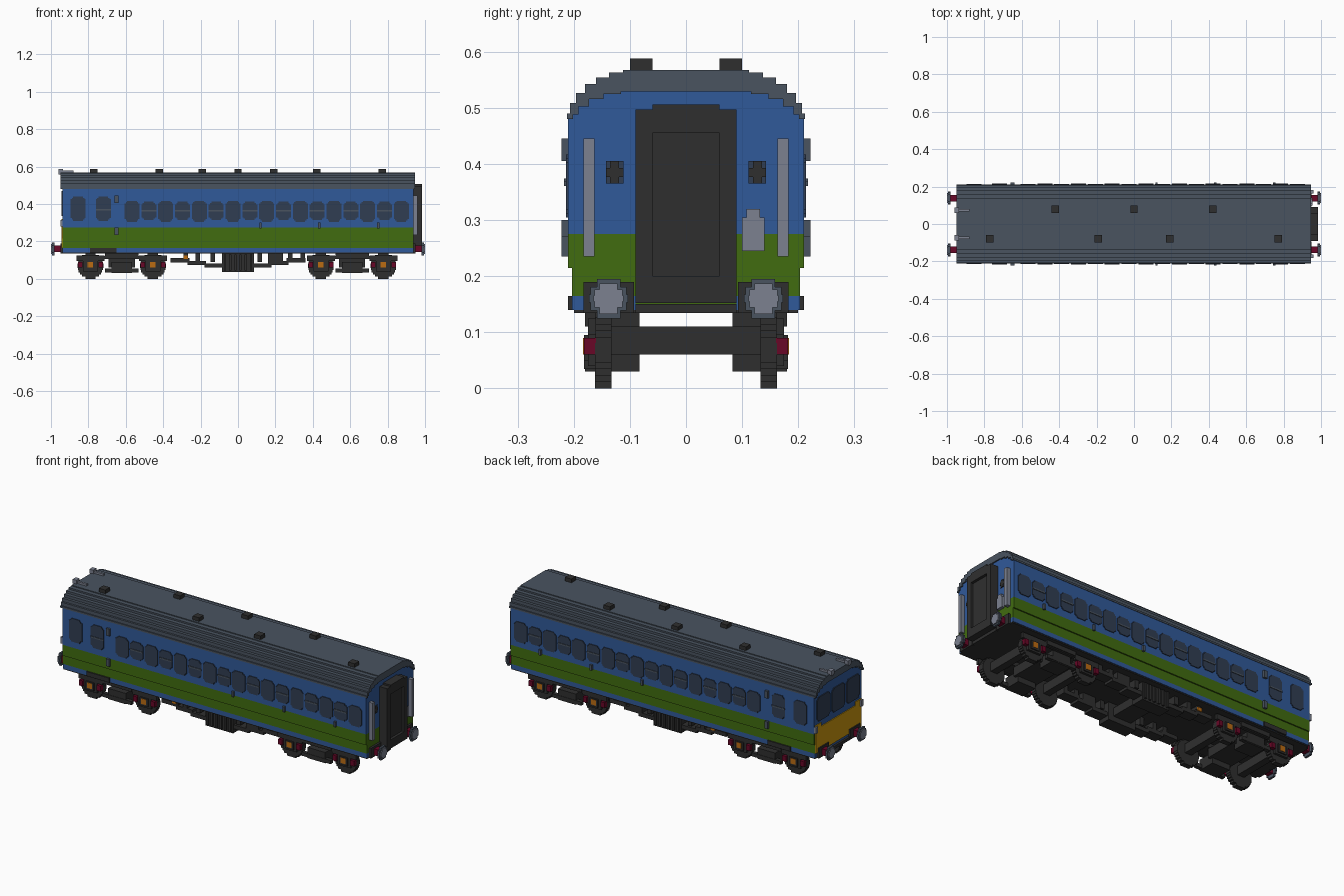
import bpy, bmesh, math

old = bpy.data.objects.get("Cube")
if old:
    bpy.data.objects.remove(old, do_unlink=True)

# Main levels of the coach body
SIDE, END = .21, .938
FLOOR, SILL, LEDGE, WAIST, EAVES = .14, .165, .215, .275, .48
ROOF_TOP, ROOF_FLAT = .568, .1
AXLE_OFFSET, WHEEL_RADIUS = .167, .069
BUFFER_Y, BUFFER_Z = .138, .16


def material(name, red, green, blue):
    mat = bpy.data.materials.new(name)
    mat.use_nodes = True
    colour = (red, green, blue, 1)
    mat.diffuse_color = colour
    mat.node_tree.nodes["Principled BSDF"].inputs["Base Color"].default_value = colour
    return mat


coach_blue = material("coach blue", .03, .1, .32)
leaf_green = material("leaf green", .053, .15, .005)
slate = material("slate grey", .067, .087, .117)
charcoal = material("charcoal", .028, .028, .028)
dark_glass = material("dark glass", .03, .047, .084)
light_grey = material("light grey", .2, .22, .28)
crimson = material("crimson", .14, .002, .02)
orange = material("orange", .5, .15, .006)
yellow = material("yellow", .6, .31, .004)


def span(half, centre=0):
    return (centre - half, centre + half)


class Part:
    """Collects boxes and prisms into one flat-shaded object."""

    def __init__(self, name, mat):
        self.name, self.mat, self.bm = name, mat, bmesh.new()

    def prism(self, outline, axis, ends):
        def place(u, v, w):
            return {"x": (w, u, v), "y": (u, w, v)}[axis]
        start, finish = [[self.bm.verts.new(place(u, v, w)) for u, v in outline] for w in ends]
        self.bm.faces.new(start)
        self.bm.faces.new(finish)
        for i in range(len(outline)):
            self.bm.faces.new((start[i - 1], start[i], finish[i], finish[i - 1]))

    def box(self, xs, ys, zs):
        (left, right), (low, high) = ys, zs
        self.prism([(left, low), (right, low), (right, high), (left, high)], "x", xs)

    def both(self, xs, ys, zs):
        """Box on both long sides."""
        self.box(xs, ys, zs)
        self.box(xs, [-y for y in ys], zs)

    def done(self):
        bmesh.ops.recalc_face_normals(self.bm, faces=self.bm.faces)
        mesh = bpy.data.meshes.new(self.name)
        self.bm.to_mesh(mesh)
        self.bm.free()
        mesh.materials.append(self.mat)
        bpy.context.collection.objects.link(bpy.data.objects.new(self.name, mesh))


def stepped_arch(width, base, top, rows):
    """Flat-topped arch whose rounded shoulders are cut into steps."""
    half, previous = [], None
    for i in range(rows):
        angle = (i + .5) / rows * math.pi / 2
        y = ROOF_FLAT + (width - ROOF_FLAT) * math.sin(angle)
        z = base + (top - base) * math.cos(angle)
        if previous:
            half.append((previous, z))
        half.append((y, z))
        previous = y
    half.append((previous, base))
    return [(-y, z) for y, z in reversed(half)] + half


def stepped_disc(u_mid, v_mid, radius, rows):
    """Blocky circle made of equal rows."""
    right, row = [], 2 * radius / rows
    for i in range(rows):
        low = i * row - radius
        width = math.sqrt(radius ** 2 - (low + row / 2) ** 2)
        right += [(width, low), (width, low + row)]
    ring = right + [(-u, v) for u, v in reversed(right)]
    return [(u_mid + u, v_mid + v) for u, v in ring]


def notched(us, vs, cut=.014):
    """Rectangle with blocky rounded corners."""
    step = cut / 2
    corner = [(0, cut), (step, cut), (step, step), (cut, step), (cut, 0)]
    (left, right), (low, high) = us, vs
    outline = [(left + a, low + b) for a, b in corner]
    outline += [(right - a, low + b) for a, b in reversed(corner)]
    outline += [(right - a, high - b) for a, b in corner]
    return outline + [(left + a, high - b) for a, b in reversed(corner)]


# Body in colour bands, with the arch filled under the roof
length, recess = span(END), SIDE - .007
inner_arch = stepped_arch(recess, EAVES, .53, 5)
outer_arch = stepped_arch(SIDE + .003, EAVES, ROOF_TOP, 7)
upper = Part("upper_body", coach_blue)
upper.box(length, span(SIDE), (WAIST, EAVES))
upper.prism(inner_arch, "x", length)
upper.done()
band = Part("waist_band", leaf_green)
band.box(length, span(SIDE), (LEDGE, WAIST))
band.box(length, span(recess), (SILL, LEDGE))
band.box((END - .01, END + .002), span(.09), (FLOOR, SILL))
band.done()
sill = Part("sill_band", coach_blue)
sill.box(length, span(recess), (FLOOR, SILL))
sill.done()
floor = Part("floor", charcoal)
floor.box(length, span(.2), (FLOOR - .006, FLOOR))
floor.both((-.79, -.65), (.2, SIDE), (FLOOR, SILL))
floor.done()

# Roof with vents and horns
roof = Part("roof", slate)
roof.prism(outer_arch + inner_arch[::-1], "x", (-.95, .945))
roof.done()
vents = Part("roof_vents", charcoal)
vent_rows = {1: (-.42, 0, .42), -1: (-.77, -.19, .19, .77)}
for side, row in vent_rows.items():
    for x in row:
        vents.box(span(.02, x), span(.02, side * .08), (ROOF_TOP - .01, ROOF_TOP + .02))
vents.done()
horns = Part("horns", light_grey)
horns.both(span(.04, -.92), span(.006, .074), (ROOF_TOP - .01, ROOF_TOP + .01))
horns.both(span(.012, -.948), span(.014, .074), (ROOF_TOP - .004, ROOF_TOP + .02))
horns.done()

# Side windows, every second one with an opening bar
windows, bars = Part("side_windows", dark_glass), Part("window_bars", slate)
for side in (-1, 1):
    pane = [side * (SIDE + d) for d in (-.01, .004)]
    proud = [side * (SIDE + d) for d in (-.01, .007)]
    for x in (-.855, -.72):
        windows.prism(notched(span(.04, x), (.31, .44)), "y", pane)
    bars.box(span(.04, -.72), proud, span(.004, .37))
    for i in range(17):
        x, low = i * .09 - .567, .01 * (i % 2)
        windows.prism(notched(span(.04, x), (.305 + low, .417 - low / 2)), "y", pane)
        if i % 2:
            bars.box(span(.04, x), proud, span(.004, .365))
windows.done()
bars.done()

# Small lamps and latches on the sides
fittings, fitting_y = Part("side_fittings", slate), (SIDE - .01, SIDE + .012)
for z in (.255, .425):
    fittings.both(span(.01, -.65), fitting_y, span(.02, z))
for x in (.12, .435, .75):
    fittings.both(span(.006, x), fitting_y, span(.015, WAIST + .01))
fittings.done()

# Gangway end with recessed door
gangway, depth = Part("gangway", charcoal), (END, .985)
gangway.both(depth, (.06, .09), (.152, .497))
gangway.box(depth, span(.06), (.152, .2))
gangway.box(depth, span(.06), (.455, .506))
gangway.box((END, .97), span(.06), (.2, .455))
gangway.done()
fixtures = Part("end_handrails", light_grey)
fixtures.both((END, .96), span(.01, .173), (.235, .445))
fixtures.box((END, .955), span(.02, .12), (.245, .305))
fixtures.box((END, .955), span(.012, .12), (.305, .32))
fixtures.done()
plates, crosses = Part("lamp_plates", dark_glass), Part("lamp_crosses", charcoal)
plates.both((END, END + .003), span(.016, .127), span(.02, .385))
crosses.both((END, END + .006), span(.008, .127), span(.02, .385))
crosses.both((END, END + .006), span(.016, .127), span(.008, .385))
plates.done()
crosses.done()

# Driving cab end
cab_skin = (-END - .005, -END)
panel = Part("cab_panel", yellow)
panel.box(cab_skin, span(.2), (SILL, .3))
panel.both(cab_skin, (.15, .2), (.3, .32))
panel.done()
cab = Part("cab_windows", dark_glass)
for y in (-.13, 0, .13):
    cab.prism(notched(span(.057, y), (.335, .47)), "x", cab_skin)
cab.done()
rails = Part("cab_handrails", light_grey)
rails.both((-.95, -END), span(.01, .2), (.28, .315))
rails.done()

# Buffers and their beams at both ends
beam, shaft = Part("buffer_beams", charcoal), Part("buffer_shafts", crimson)
head, face = Part("buffer_heads", slate), Part("buffer_faces", light_grey)
for end in (-1, 1):
    beam_x = (end * (END - .01), end * (END + .012))
    beam.box(beam_x, span(.09), (FLOOR - .006, FLOOR + .01))
    for y in (-BUFFER_Y, BUFFER_Y):
        beam.box(beam_x, span(.045, y), (FLOOR - .006, .19))
        shaft.box((end * END, end * .985), span(.018, y), span(.018, BUFFER_Z))
        head.prism(stepped_disc(y, BUFFER_Z, .035, 5), "x", (end * .982, end * .994))
        face.prism(stepped_disc(y, BUFFER_Z, .027, 5), "x", (end * .99, end))
for part in (beam, shaft, head, face):
    part.done()

# Bogies: wheels, axles, side frames and axle boxes
wheels, frames = Part("wheels", charcoal), Part("bogie_frames", charcoal)
springs, caps = Part("axle_springs", crimson), Part("axle_caps", orange)
frame_y, outer_y, inner_y = (.16, .175), (.16, .182), (.083, .18)
for centre in (-.622, .61):
    for x in span(AXLE_OFFSET, centre):
        for side in (-1, 1):
            wheels.prism(stepped_disc(x, WHEEL_RADIUS, WHEEL_RADIUS, 12), "y", (side * .133, side * .162))
        wheels.box(span(.02, x), span(.133), (.06, .11))
        frames.both(span(.04, x), frame_y, (.04, .105))
        frames.both(span(.025, x), outer_y, (.05, .095))
        frames.both(span(.075, x), frame_y, (.095, .125))
        caps.both(span(.015, x), (.18, .184), span(.015, .075))
        for spring_x in span(.055, x):
            springs.both(span(.012, spring_x), outer_y, span(.015, .075))
    frames.both(span(.23, centre), frame_y, (.105, .122))
    frames.both(span(.09, centre), outer_y, (.035, .055))
    frames.both(span(.055, centre), inner_y, (.03, .09))
    frames.both(span(.09, centre), inner_y, (.11, FLOOR))
    frames.both(span(.07, centre), (.083, .1), (.06, FLOOR))
    frames.box(span(.07, centre), span(.09), (.06, .11))
for part in (wheels, frames, springs, caps):
    part.done()

# Equipment hung below the floor: ribbed tank, stepped rods, hangers
gear, gear_y = Part("underfloor_equipment", charcoal), (.1, .16)
gear.both(span(.085), (.09, .165), (.036, FLOOR))
gear.box(span(.055), span(.09), (.065, .11))
for i in range(6):
    gear.both(span(.006, i * .028 - .07), frame_y, (.045, .13))
for i in range(3):
    z = .06 + i * .014
    for side in (-1, 1):
        gear.both(span(.05, side * (.13 + i * .09)), gear_y, (z, z + .022))
for x in (-.28, -.215, -.135, .115, .28, .347):
    gear.both(span(.012, x), gear_y, (.09, FLOOR))
gear.both(span(.04, .2), gear_y, (.08, FLOOR))
gear.done()
lamps = Part("equipment_caps", orange)
lamps.both(span(.012, -.28), (.155, .165), span(.01, .115))
lamps.done()
